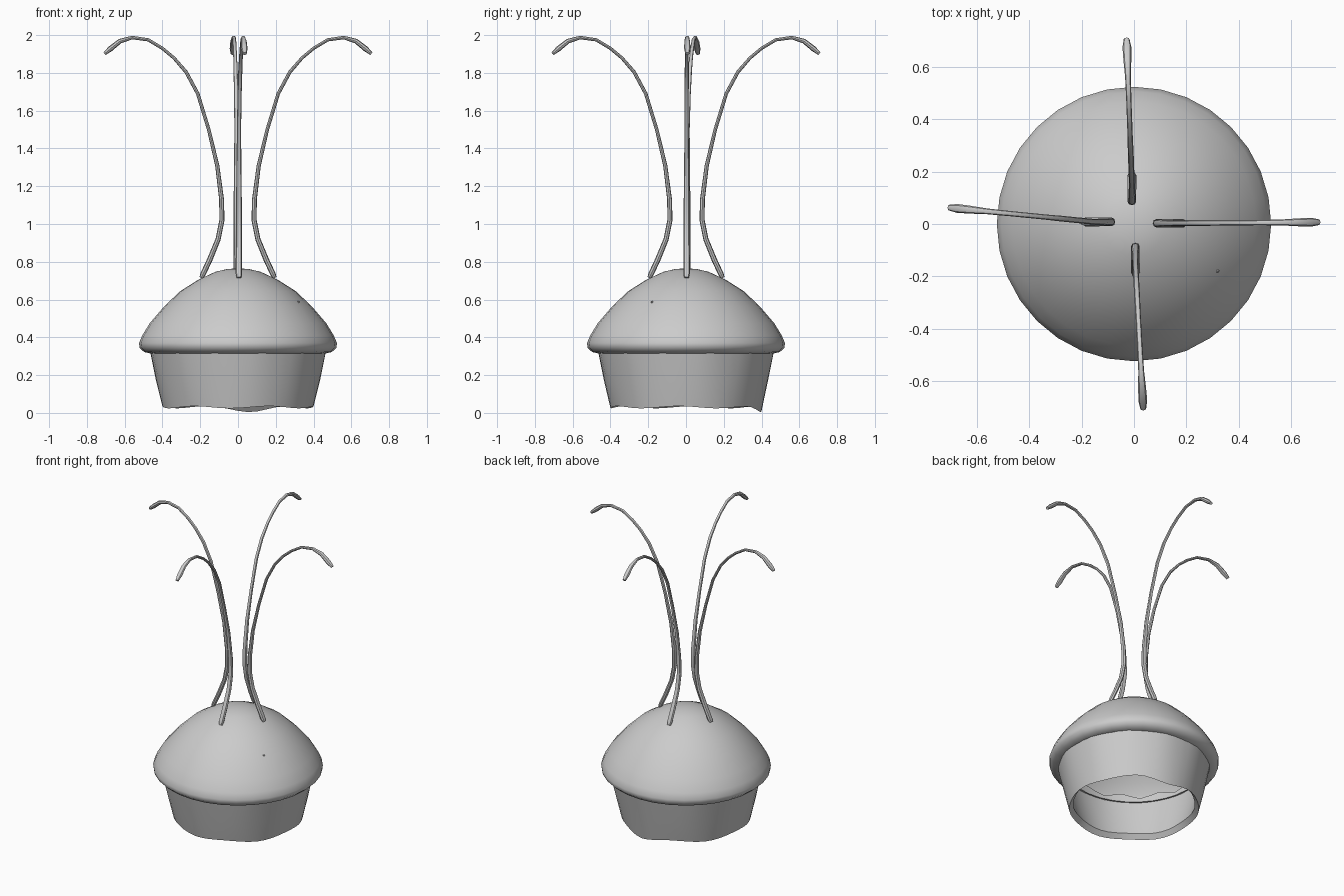
import bpy, bmesh, math
from mathutils import Vector

if "Cube" in bpy.data.objects:
    bpy.data.objects.remove(bpy.data.objects["Cube"])

grey = bpy.data.materials.new("light_grey")
grey.diffuse_color = (0.6, 0.6, 0.6, 1)
grey.use_nodes = True
grey.node_tree.nodes["Principled BSDF"].inputs["Base Color"].default_value = grey.diffuse_color


def finish(name, bm, angle=40):
    bmesh.ops.recalc_face_normals(bm, faces=bm.faces)
    mesh = bpy.data.meshes.new(name)
    bm.to_mesh(mesh)
    bm.free()
    mesh.materials.append(grey)
    ob = bpy.data.objects.new(name, mesh)
    bpy.context.collection.objects.link(ob)
    bpy.ops.object.select_all(action='DESELECT')
    bpy.context.view_layer.objects.active = ob
    ob.select_set(True)
    bpy.ops.object.shade_smooth_by_angle(angle=math.radians(angle))
    return ob


def bridge(bm, a, b):
    n = len(a)
    for i in range(n):
        j = (i + 1) % n
        bm.faces.new((a[i], a[j], b[j], b[i]))


def lathe(name, profile, sides, wave=None, tip=None, angle=40):
    """Spin (radius, z) points; wave(index, angle) offsets the height."""
    bm = bmesh.new()
    rings = []
    for k, (r, z) in enumerate(profile):
        ring = []
        for i in range(sides):
            t = 2 * math.pi * i / sides
            dz = wave(k, t) if wave else 0
            ring.append(bm.verts.new((r * math.cos(t), r * math.sin(t), z + dz)))
        rings.append(ring)
    for a, b in zip(rings, rings[1:]):
        bridge(bm, a, b)
    if tip is not None:
        top = bm.verts.new((0, 0, tip))
        last = rings[-1]
        for i in range(sides):
            bm.faces.new((last[i], last[(i + 1) % sides], top))
    return finish(name, bm, angle)


# Hollow domed cap with a rolled rim
lathe("cap", [(0.425, 0.318), (0.46, 0.314), (0.497, 0.322), (0.521, 0.345),
              (0.524, 0.37), (0.507, 0.41), (0.467, 0.475), (0.39, 0.565),
              (0.305, 0.645), (0.21, 0.705), (0.12, 0.747), (0.06, 0.761)],
      32, tip=0.766, angle=60)


# Tapered open skirt with wavy hem and wavy top edge tucked into the cap
def hem(k, t):
    if k in (0, 6):
        return 0.015 * math.cos(12 * t)
    if k not in (2, 3):
        return 0
    back = math.exp(-((t - math.radians(80)) / 0.3) ** 2)
    return 0.006 * math.cos(6 * t + 0.6) - 0.02 * back


lathe("skirt", [(0.477, 0.37), (0.434, 0.17), (0.40, 0.03), (0.375, 0.06),
                (0.403, 0.17), (0.43, 0.30), (0.445, 0.37)],
      48, wave=hem)

# Curved stalks with drooping blade tips: (outward, height, half width)
path = [(0.195, 0.715, 0.012), (0.185, 0.735, 0.017), (0.15, 0.81, 0.017),
        (0.105, 0.92, 0.016), (0.085, 1.02, 0.016), (0.087, 1.13, 0.015),
        (0.11, 1.31, 0.013), (0.155, 1.50, 0.011), (0.213, 1.69, 0.011),
        (0.275, 1.805, 0.011), (0.34, 1.88, 0.010), (0.40, 1.93, 0.010),
        (0.475, 1.975, 0.010), (0.56, 1.987, 0.011), (0.625, 1.968, 0.015),
        (0.675, 1.928, 0.017), (0.706, 1.902, 0.011)]


def stalk(name, turn, start, drift):
    bm = bmesh.new()
    c, s = math.cos(turn), math.sin(turn)
    out, side = Vector((c, s, 0)), Vector((-s, c, 0))
    up = Vector((0, 0, 1))
    pts = [out * r + up * z + side * (start + (drift - start) * max(0, (r - 0.15) / 0.55)
                                      * (z > 1.2)) for r, z, w in path]
    rings = []
    for i, p in enumerate(pts):
        d = (pts[min(i + 1, len(pts) - 1)] - pts[max(i - 1, 0)]).normalized()
        a = d.cross(side).normalized()
        b = a.cross(d)
        w = path[i][2]
        rings.append([bm.verts.new(p + b * w * math.cos(q) + a * w * 0.85 * math.sin(q))
                      for q in (math.pi * k / 4 for k in range(8))])
    for a, b in zip(rings, rings[1:]):
        bridge(bm, a, b)
    bm.faces.new(rings[0])
    bm.faces.new(rings[-1])
    finish(name, bm)


for name, deg, start, drift in (("stalk_right", 0, 0.003, 0.007),
                                ("stalk_back", 90, 0.008, 0.028),
                                ("stalk_left", 180, -0.008, -0.062),
                                ("stalk_front", 270, 0.005, 0.035)):
    stalk(name, math.radians(deg), start, drift)

# Tiny pimple on the cap
bm = bmesh.new()
bmesh.ops.create_icosphere(bm, subdivisions=1, radius=0.007)
bmesh.ops.translate(bm, verts=bm.verts, vec=(0.32, -0.18, 0.587))
finish("cap_bump", bm)
